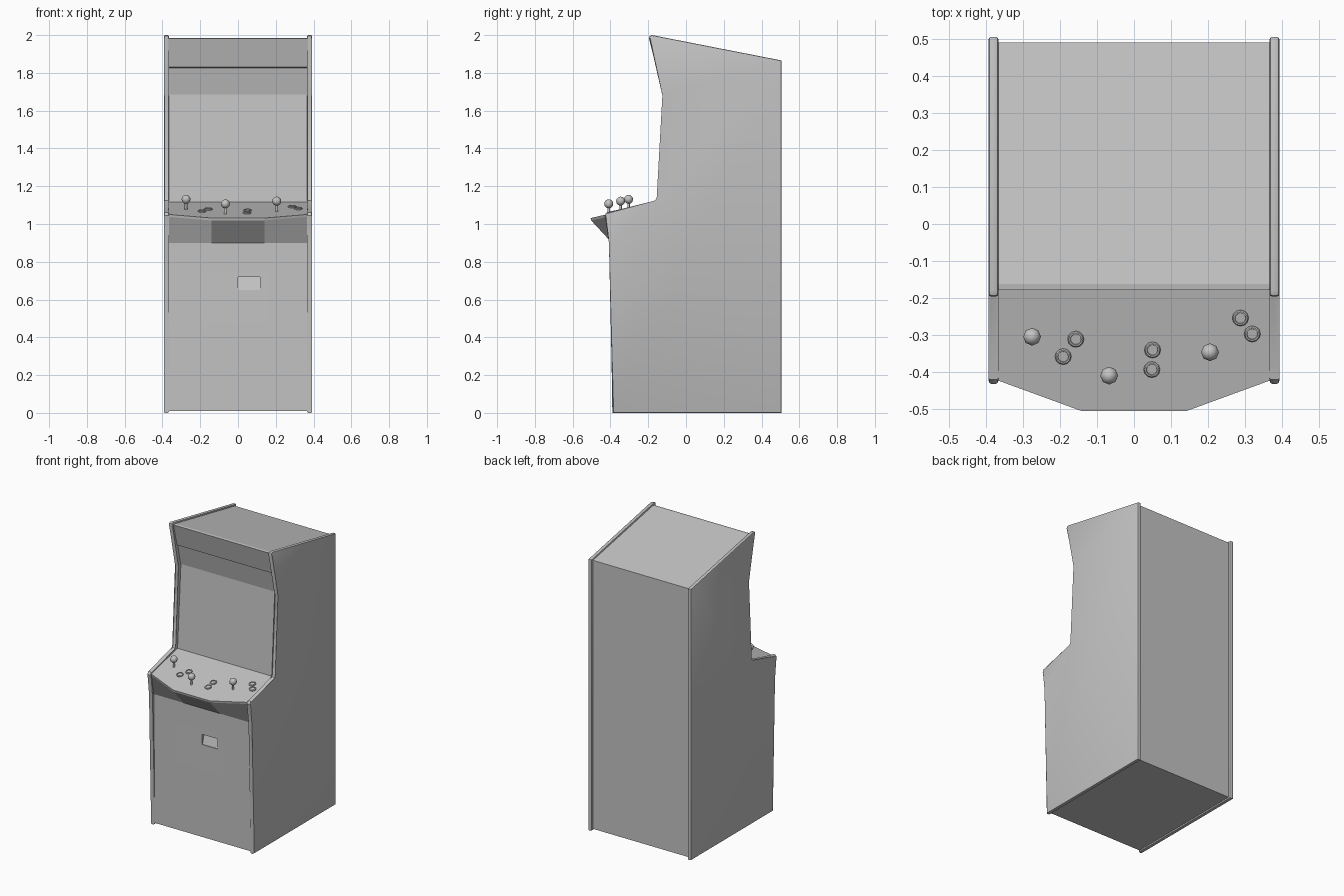
import bpy, bmesh, math
from mathutils import Matrix, Vector

if "Cube" in bpy.data.objects:
    bpy.data.objects.remove(bpy.data.objects["Cube"])

grey = bpy.data.materials.new("plain grey")
grey.diffuse_color = (0.55, 0.55, 0.55, 1)
grey.use_nodes = True
grey.node_tree.nodes["Principled BSDF"].inputs["Base Color"].default_value = grey.diffuse_color


def finish(name, bm, smooth=None):
    bmesh.ops.recalc_face_normals(bm, faces=bm.faces)
    me = bpy.data.meshes.new(name)
    bm.to_mesh(me)
    bm.free()
    me.materials.append(grey)
    ob = bpy.data.objects.new(name, me)
    bpy.context.collection.objects.link(ob)
    if smooth:
        bpy.ops.object.select_all(action='DESELECT')
        bpy.context.view_layer.objects.active = ob
        ob.select_set(True)
        bpy.ops.object.shade_smooth_by_angle(angle=math.radians(smooth))
    return ob


def extrude_x(name, profile, x0, x1, bevel=0):
    """Extrude a (y, z) profile along x, optionally rounding both rims."""
    bm = bmesh.new()
    a = [bm.verts.new((x0, y, z)) for y, z in profile]
    b = [bm.verts.new((x1, y, z)) for y, z in profile]
    n = len(profile)
    bm.faces.new(a)
    bm.faces.new(b)
    for i in range(n):
        j = (i + 1) % n
        bm.faces.new((a[i], a[j], b[j], b[i]))
    if bevel:
        rims = [e for e in bm.edges if e.verts[0].co.x == e.verts[1].co.x]
        bmesh.ops.bevel(bm, geom=rims, offset=bevel, segments=2, profile=0.5, affect='EDGES')
    return finish(name, bm, 30 if bevel else None)


def box(name, lo, hi):
    lo, hi = Vector(lo), Vector(hi)
    bm = bmesh.new()
    bmesh.ops.create_cube(bm, size=1)
    for v in bm.verts:
        v.co = Vector([(lo[i] + hi[i]) / 2 + v.co[i] * (hi[i] - lo[i]) for i in range(3)])
    return finish(name, bm)


# Side panels with rounded edge trim
side = [(0.505, 0), (0.505, 1.866), (-0.18, 2.0), (-0.193, 1.995), (-0.196, 1.982),
        (-0.118, 1.68), (-0.148, 1.14), (-0.154, 1.124), (-0.17, 1.115), (-0.42, 1.062),
        (-0.431, 1.045), (-0.401, 0.90), (-0.39, 0)]
for s, label in ((-1, "left"), (1, "right")):
    extrude_x("side_panel_" + label, side, s * 0.366, s * 0.392, 0.007)

# Cabinet body between the sides: back, roof, sign, speaker panel, screen, front
body = extrude_x("cabinet_body", [
    (0.49, 0.01), (0.49, 1.858), (-0.162, 1.985), (-0.178, 1.983), (-0.141, 1.83),
    (-0.132, 1.826), (-0.102, 1.686), (-0.098, 1.686), (-0.135, 1.11),
    (-0.36, 1.04), (-0.392, 0.90), (-0.383, 0.01)], -0.37, 0.37)

# Coin plate and the coin return recess
plate = box("coin_door_plate", (-0.19, -0.3905, 0.48), (0.155, -0.38, 0.76))
cutter = box("coin_return_cutter", (0.0, -0.45, 0.65), (0.117, -0.36, 0.72))
cutter.hide_render = True
for ob in (body, plate):
    m = ob.modifiers.new("recess", 'BOOLEAN')
    m.object = cutter
    m.operation = 'DIFFERENCE'
    m.solver = 'EXACT'
    bpy.context.view_layer.objects.active = ob
    bpy.ops.object.modifier_apply(modifier=m.name)
bpy.data.objects.remove(cutter)
extrude_x("coin_return_flap", [(-0.386, 0.65), (-0.358, 0.65), (-0.358, 0.72), (-0.366, 0.72)],
          0.0, 0.117)


# Sloping control deck with a bowed front, tapering down into the front
def deck_z(y):
    return 1.112 + (y + 0.155) * 0.23


half = [(0.37, -0.13), (0.37, -0.421), (0.14, -0.505)]
outline = half + [(-x, y) for x, y in reversed(half)]
bm = bmesh.new()
top = [bm.verts.new((x, y, deck_z(y))) for x, y in outline]
low = [bm.verts.new((x, y + 0.003, deck_z(y) - 0.013)) for x, y in outline]
foot = [bm.verts.new((x, -0.392 if i in (1, 2, 3, 4) else -0.13, 0.90))
        for i, (x, y) in enumerate(outline)]
bm.faces.new(top)
bm.faces.new(foot)
for a, b in ((top, low), (low, foot)):
    for i in range(6):
        j = (i + 1) % 6
        bm.faces.new((a[i], a[j], b[j], b[i]))
finish("control_deck", bm)

tilt = Matrix.Rotation(math.atan(0.23), 4, 'X')

# Joysticks: thin stem with a low-poly ball
for n, (x, y) in enumerate([(-0.275, -0.304), (-0.067, -0.409), (0.205, -0.346)]):
    bm = bmesh.new()
    z = deck_z(y)
    bmesh.ops.create_cone(bm, cap_ends=True, segments=8, radius1=0.007, radius2=0.007,
                          depth=0.05, matrix=Matrix.Translation((x, y, z + 0.023)))
    bmesh.ops.create_uvsphere(bm, u_segments=8, v_segments=6, radius=0.024,
                              matrix=Matrix.Translation((x, y, z + 0.053)))
    finish("joystick_%d" % (n + 1), bm, 60)

# Buttons: raised ring with a dished plunger
ring = [(0.022, -0.004), (0.022, 0.005), (0.019, 0.008), (0.015, 0.008), (0.014, 0.004)]
for n, (x, y) in enumerate([(-0.157, -0.31), (-0.191, -0.357), (0.05, -0.339),
                            (0.048, -0.392), (0.287, -0.253), (0.319, -0.296)]):
    bm = bmesh.new()
    mat = Matrix.Translation((x, y, deck_z(y))) @ tilt
    loops = [[bm.verts.new(mat @ Vector((r * math.cos(k * math.pi / 6),
                                         r * math.sin(k * math.pi / 6), h)))
              for k in range(12)] for r, h in ring]
    for a, b in zip(loops, loops[1:]):
        for k in range(12):
            j = (k + 1) % 12
            bm.faces.new((a[k], a[j], b[j], b[k]))
    bm.faces.new(loops[-1])
    bm.faces.new(loops[0])
    finish("button_%d" % (n + 1), bm, 40)
